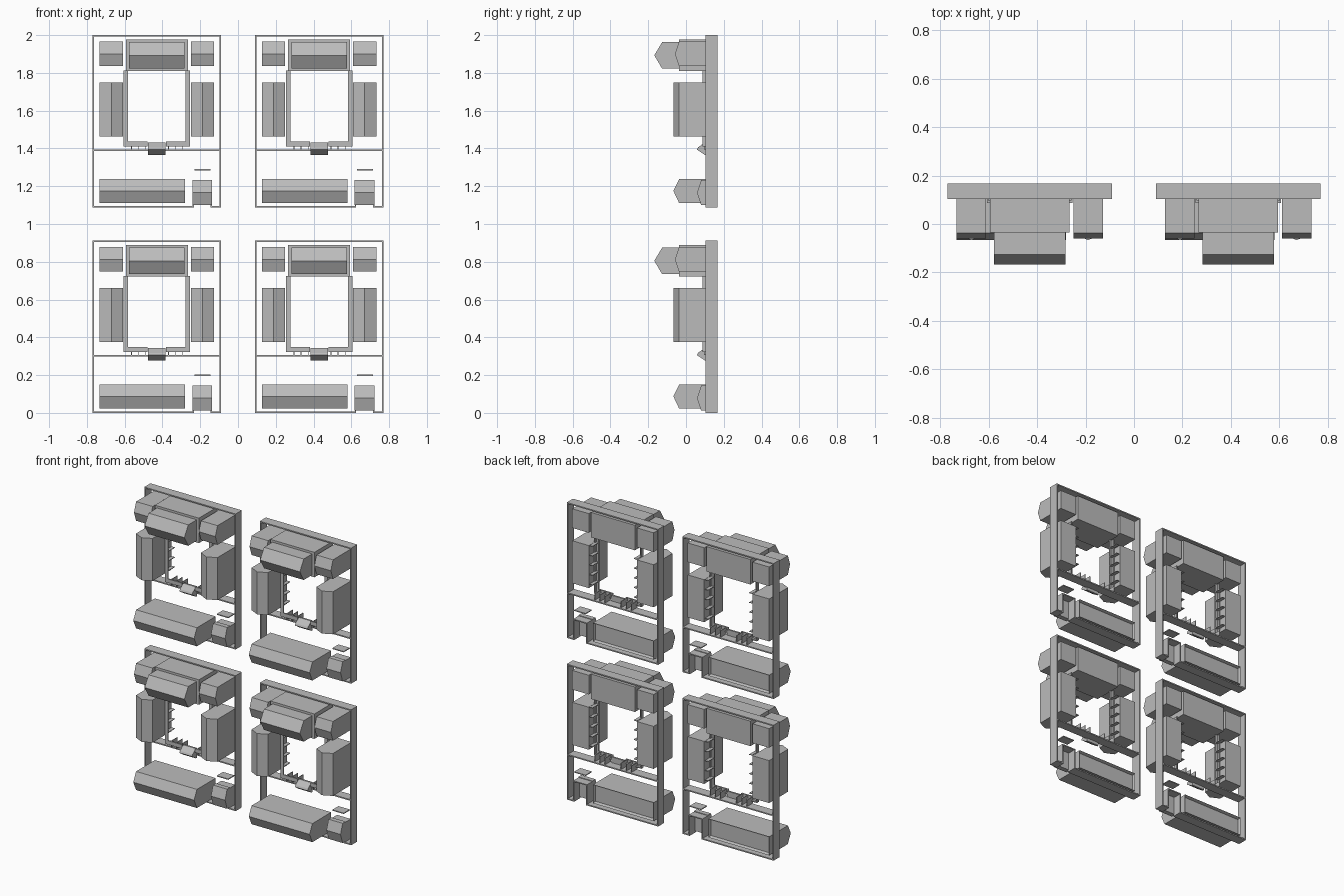
import bpy, bmesh
from mathutils import Vector

if "Cube" in bpy.data.objects:
    bpy.data.objects.remove(bpy.data.objects["Cube"])

grey = bpy.data.materials.new("plain grey")
grey.diffuse_color = (0.5, 0.5, 0.5, 1)
grey.use_nodes = True
grey.node_tree.nodes["Principled BSDF"].inputs["Base Color"].default_value = grey.diffuse_color

FRONT, BACK = 0.103, 0.168          # depth of the thin outer frame
MODULES = [(x, z) for x in (-0.43, 0.43) for z in (0.0, 1.088)]


def place(name, bm):
    """Finish a mesh and put one linked copy in each of the four modules."""
    bmesh.ops.recalc_face_normals(bm, faces=bm.faces)
    me = bpy.data.meshes.new(name)
    bm.to_mesh(me)
    bm.free()
    me.materials.append(grey)
    for x, z in MODULES:
        ob = bpy.data.objects.new(name, me)
        ob.location = (x, 0, z)
        bpy.context.collection.objects.link(ob)


def add_box(bm, x0, x1, y0, y1, z0, z1):
    vs = bmesh.ops.create_cube(bm, size=1)["verts"]
    for v in vs:
        v.co = Vector((x0 if v.co.x < 0 else x1,
                       y0 if v.co.y < 0 else y1,
                       z0 if v.co.z < 0 else z1))


def boxes(name, *specs):
    bm = bmesh.new()
    for s in specs:
        add_box(bm, *s)
    place(name, bm)


def add_prism(bm, profile, lo, hi, upright=False):
    """Extrude a (y, z) profile along x, or an (x, y) profile along z."""
    def point(p, t):
        return (p[0], p[1], t) if upright else (t, p[0], p[1])
    a = [bm.verts.new(point(p, lo)) for p in profile]
    b = [bm.verts.new(point(p, hi)) for p in profile]
    bm.faces.new(a)
    bm.faces.new(b[::-1])
    for i in range(len(a)):
        j = (i + 1) % len(a)
        bm.faces.new((a[i], b[i], b[j], a[j]))


def ridged(z0, zr, z1, edge, tip, back):
    """Side profile of a box whose front comes to a level ridge."""
    return [(back, z0), (edge, z0), (tip, zr), (edge, z1), (back, z1)]


# thin outer frame, with the bottom stepped up around the small box
T = 0.008
boxes("outer_frame",
      (-0.34, -0.34 + T, FRONT, BACK, 0, 0.912),
      (0.34 - T, 0.34, FRONT, BACK, 0, 0.912),
      (-0.34 + T, 0.34 - T, FRONT, BACK, 0.912 - T, 0.912),
      (-0.34 + T, 0.189, FRONT, BACK, 0, T),
      (0.292, 0.34 - T, FRONT, BACK, 0, T))
boxes("frame_notch",
      (0.189, 0.196, FRONT, BACK, 0, 0.14),
      (0.285, 0.292, FRONT, BACK, 0, 0.14),
      (0.196, 0.285, FRONT, BACK, 0.133, 0.14))

# cross shelf
boxes("cross_shelf", (-0.332, 0.332, FRONT, BACK, 0.298, 0.306))

# top middle block and its ridged nose
boxes("top_block", (-0.164, 0.164, -0.036, 0.163, 0.722, 0.89))
bm = bmesh.new()
add_prism(bm, ridged(0.734, 0.805, 0.875, -0.126, -0.168, -0.036), -0.148, 0.148)
place("top_nose", bm)

# ridged corner blocks at the top
bm = bmesh.new()
for s in (-1, 1):
    add_prism(bm, ridged(0.748, 0.812, 0.877, -0.037, -0.059, 0.163), s * 0.18, s * 0.303)
place("top_corner_blocks", bm)

# side blocks with an upright ridge
bm = bmesh.new()
for s in (-1, 1):
    prof = [(s * 0.18, 0.163), (s * 0.18, -0.037), (s * 0.241, -0.067),
            (s * 0.303, -0.037), (s * 0.303, 0.163)]
    add_prism(bm, prof, 0.376, 0.662, upright=True)
place("side_blocks", bm)

# wide ridged block at the bottom, with a shallow recess in its back
bm = bmesh.new()
add_prism(bm, ridged(0.024, 0.088, 0.149, -0.037, -0.067, 0.163), -0.303, 0.15)
bmesh.ops.recalc_face_normals(bm, faces=bm.faces)
back = [f for f in bm.faces if f.normal.y > 0.9]
bmesh.ops.inset_region(bm, faces=back, thickness=0.01)
bmesh.ops.translate(bm, verts=back[0].verts, vec=(0, -0.02, 0))
place("bottom_block", bm)

# small ridged box beside it, and the little plate above
bm = bmesh.new()
add_prism(bm, ridged(0.012, 0.078, 0.144, 0.08, 0.058, 0.112), 0.188, 0.293)
place("small_box", bm)
boxes("small_plate", (0.2, 0.285, FRONT, BACK, 0.196, 0.202))

# U-shaped rail around the opening
rail = []
for s in (-1, 1):
    rail += [(s * 0.153, s * 0.176, 0.087, 0.096, 0.349, 0.724),
             (s * 0.170, s * 0.176, 0.096, 0.112, 0.33, 0.724),
             (s * 0.048, s * 0.176, 0.087, 0.096, 0.323, 0.349),
             (s * 0.048, s * 0.176, 0.096, 0.112, 0.323, 0.329)]
boxes("opening_rail", *rail)

# thin ribs behind the rail
ribs = []
for s in (-1, 1):
    for i in range(5):
        z = 0.40 + i * 0.065
        ribs.append((s * 0.153, s * 0.176, 0.096, 0.16, z, z + 0.004))
    for i in range(3):
        x = s * (0.06 + i * 0.038)
        ribs.append((x, x + 0.004, 0.096, 0.16, 0.306, 0.349))
boxes("rail_ribs", *ribs)

# centre latch below the opening
bm = bmesh.new()
add_prism(bm, [(0.112, 0.278), (0.1, 0.278), (0.058, 0.306), (0.064, 0.318),
               (0.1, 0.344), (0.112, 0.344)], -0.047, 0.047)
place("latch", bm)
